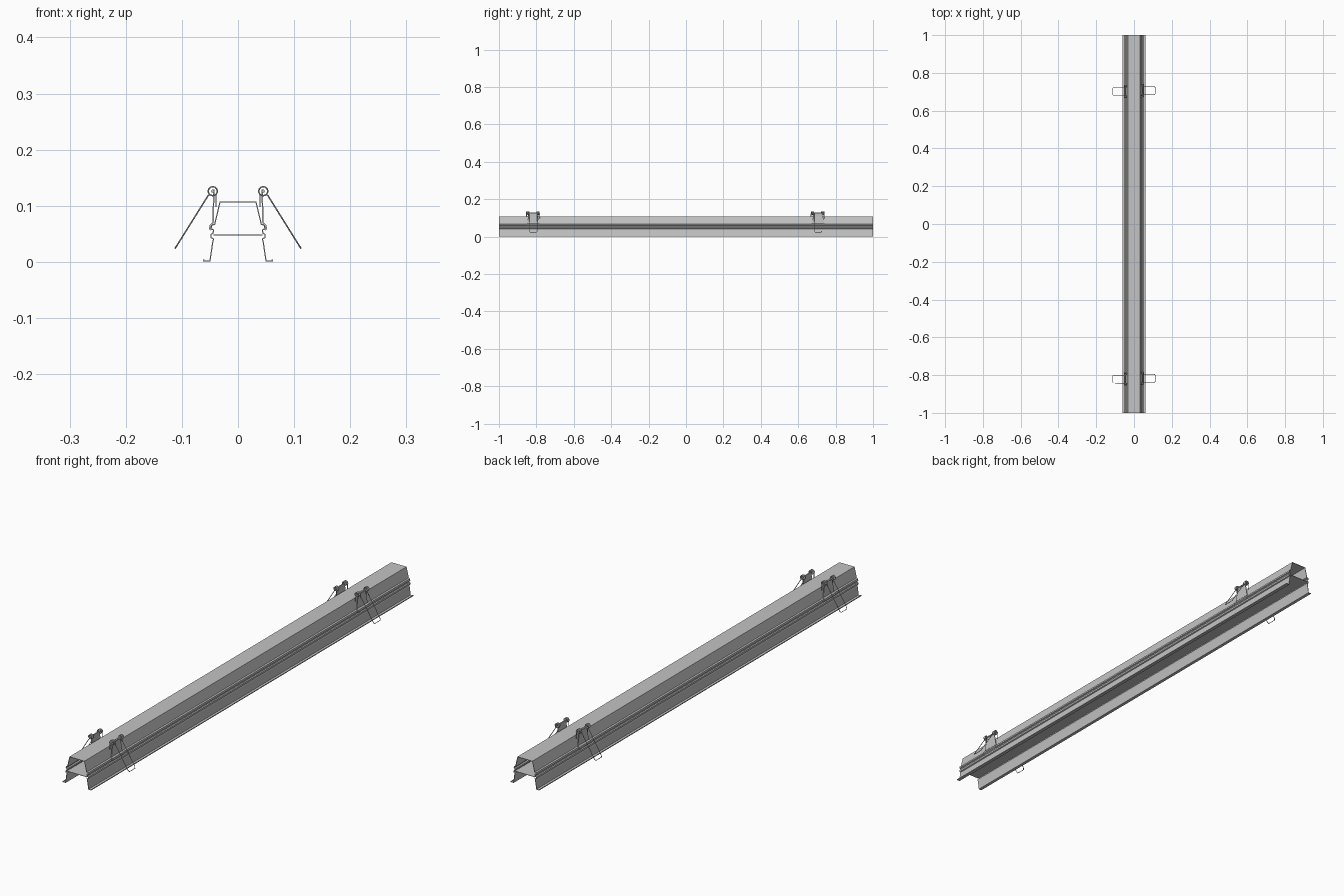
import bpy, math

cube = bpy.data.objects.get("Cube")
if cube:
    bpy.data.objects.remove(cube, do_unlink=True)

grey = bpy.data.materials.new("light grey metal")
grey.use_nodes = True
colour = (0.55, 0.55, 0.55, 1)
grey.diffuse_color = colour
grey.node_tree.nodes["Principled BSDF"].inputs["Base Color"].default_value = colour


def add(name, data):
    data.materials.append(grey)
    ob = bpy.data.objects.new(name, data)
    bpy.context.collection.objects.link(ob)
    return ob


def sheet(name, path, thickness, y=0):
    """Bent sheet metal: path of (x, z, half width along y)."""
    verts, faces = [], []
    for x, z, half in path:
        verts += [(x, y - half, z), (x, y + half, z)]
    for i in range(0, len(verts) - 2, 2):
        faces.append((i, i + 1, i + 3, i + 2))
    mesh = bpy.data.meshes.new(name)
    mesh.from_pydata(verts, [], faces)
    ob = add(name, mesh)
    mod = ob.modifiers.new("Thickness", "SOLIDIFY")
    mod.thickness = thickness
    mod.offset = 0
    mod.use_even_offset = True
    return ob


def wire(name, points, radius):
    curve = bpy.data.curves.new(name, "CURVE")
    curve.dimensions = "3D"
    curve.bevel_depth = radius
    curve.bevel_resolution = 1
    curve.use_fill_caps = True
    spline = curve.splines.new("POLY")
    spline.points.add(len(points) - 1)
    for p, co in zip(spline.points, points):
        p.co = (*co, 1)
    return add(name, curve)


# Housing: one folded profile with ridge, groove and bottom flange on each side
half_profile = [
    (0.032, 0.107), (0.0415, 0.067), (0.047, 0.065), (0.048, 0.059),
    (0.0435, 0.057), (0.0445, 0.051), (0.048, 0.049), (0.048, 0.043),
    (0.0435, 0.041), (0.045, 0.035), (0.050, 0.0015), (0.061, 0.0015),
    (0.061, 0.004),
]
profile = [(-x, z, 1) for x, z in reversed(half_profile)]
profile += [(x, z, 1) for x, z in half_profile]
sheet("housing", profile, 0.002)

# Inner mounting plate
sheet("inner_plate", [(-0.044, 0.048, 1), (0.044, 0.048, 1)], 0.0015)

# Spring clips
COIL_X, COIL_Z, COIL_R, TURNS = 0.045, 0.126, 0.008, 3.75


def spring_half(side, y, s):
    """One half of the spring from wall tail through coil to the arm end."""
    pts = [(side * 0.039, y + s * 0.034, 0.098)]
    steps = 60
    for i in range(steps + 1):
        t = i / steps
        a = math.radians(225) - t * TURNS * math.tau
        pts.append((side * (COIL_X + COIL_R * math.cos(a)),
                    y + s * (0.034 - 0.013 * t),
                    COIL_Z + COIL_R * math.sin(a)))
    pts += [(side * 0.054, y + s * 0.021, 0.117),
            (side * 0.109, y + s * 0.021, 0.029),
            (side * 0.112, y + s * 0.017, 0.0245)]
    return pts


for end, y0 in (("front", -0.819), ("back", 0.704)):
    for label, side in (("left", 1), ("right", -1)):
        y = y0 + side * 0.002
        tag = f"{end}_{label}"
        # Tapered bracket hooked over the ridge
        sheet("clip_bracket_" + tag,
              [(side * x, z, w) for x, z, w in (
                  (0.0435, 0.129, 0.019), (0.0435, 0.108, 0.026),
                  (0.0445, 0.070, 0.034), (0.0495, 0.065, 0.034),
                  (0.0505, 0.059, 0.034), (0.0475, 0.057, 0.034))],
              0.0025, y)
        # Coil spring with U shaped arm
        first = spring_half(side, y, 1)
        second = spring_half(side, y, -1)
        wire("clip_spring_" + tag, first + second[::-1], 0.0013)
        # Axle through the coils
        wire("clip_axle_" + tag,
             [(side * COIL_X, y - 0.035, COIL_Z),
              (side * COIL_X, y + 0.035, COIL_Z)], 0.003)
